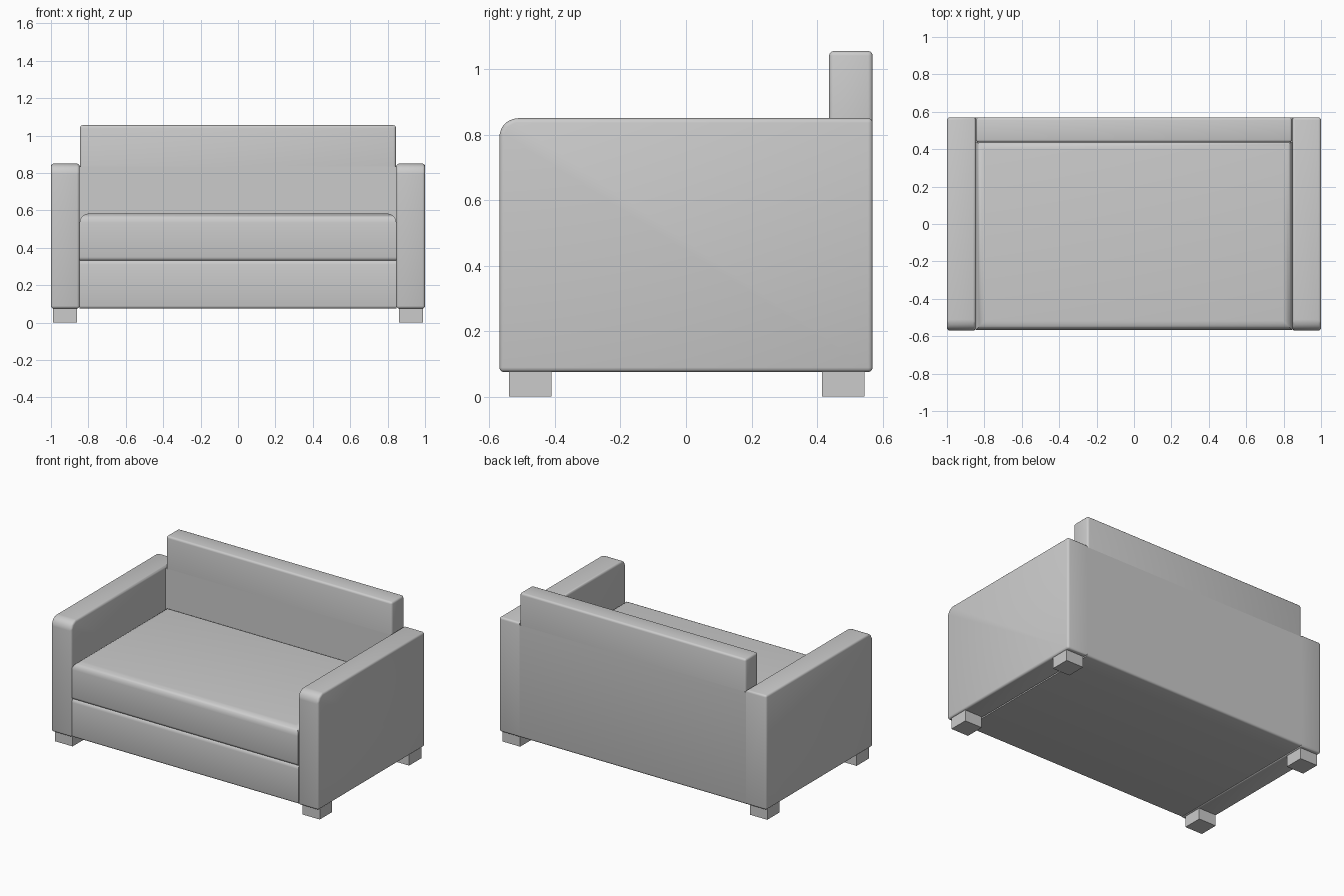
import bpy, bmesh, math

if "Cube" in bpy.data.objects:
    bpy.data.objects.remove(bpy.data.objects["Cube"])


def prism(name, profile, x0, x1, bevels=()):
    """Extrude a (y, z) profile along x; bevels = [(width, segments, edge test)]."""
    bm = bmesh.new()
    face = bm.faces.new([bm.verts.new((x0, y, z)) for y, z in profile])
    ext = bmesh.ops.extrude_face_region(bm, geom=[face])
    for v in ext["geom"]:
        if isinstance(v, bmesh.types.BMVert):
            v.co.x = x1
    bmesh.ops.recalc_face_normals(bm, faces=bm.faces)
    for width, segs, test in bevels:
        edges = [e for e in bm.edges if test((e.verts[0].co + e.verts[1].co) / 2)]
        bmesh.ops.bevel(bm, geom=edges, offset=width, segments=segs,
                        profile=0.5, affect='EDGES', clamp_overlap=True)
    mesh = bpy.data.meshes.new(name)
    bm.to_mesh(mesh)
    bm.free()
    ob = bpy.data.objects.new(name, mesh)
    bpy.context.collection.objects.link(ob)
    bpy.context.view_layer.objects.active = ob
    ob.select_set(True)
    bpy.ops.object.shade_smooth_by_angle(angle=math.radians(40))
    ob.select_set(False)
    return ob


def rect(y0, y1, z0, z1):
    return [(y0, z0), (y1, z0), (y1, z1), (y0, z1)]


every = lambda c: True

# Arms and legs, one pair per side
arm_profile = [(-0.57, 0.075), (0.57, 0.075), (0.57, 0.85),
               (-0.525, 0.85), (-0.555, 0.835), (-0.57, 0.805)]
for side, s in (("left", -1), ("right", 1)):
    # the inner rear upright stays sharp so it runs flush into the back
    flush = lambda c: not (abs(c.x) < 0.86 and c.y > 0.56 and 0.1 < c.z < 0.8)
    prism(side + "_arm", arm_profile, s * 0.847, s * 1.0, [(0.014, 3, flush)])
    for end, y0 in (("front", -0.54), ("back", 0.415)):
        prism(f"{end}_{side}_leg", rect(y0, y0 + 0.13, 0.0, 0.09),
              s * 0.86, s * 0.99)

# Back: sharp-sided lower panel between the arms, soft-edged upper backrest
prism("back_panel", rect(0.437, 0.57, 0.075, 0.835), -0.847, 0.847,
      [(0.014, 3, lambda c: c.z < 0.1 and c.y > 0.56 and abs(c.x) < 0.1)])
prism("backrest", rect(0.437, 0.57, 0.835, 1.055), -0.845, 0.845,
      [(0.014, 3, lambda c: c.z > 0.84)])

# Base below the cushion
prism("base", rect(-0.565, 0.45, 0.075, 0.34), -0.847, 0.847,
      [(0.03, 4, lambda c: c.z > 0.33 and c.y < -0.5),
       (0.014, 3, lambda c: c.z < 0.08 and c.y < -0.56 and abs(c.x) < 0.1)])

# Seat cushion with a soft rounded top
prism("seat_cushion", rect(-0.567, 0.445, 0.33, 0.583), -0.847, 0.847,
      [(0.05, 5, lambda c: c.z > 0.57),
       (0.02, 3, lambda c: c.z < 0.34 and c.y < -0.5)])
